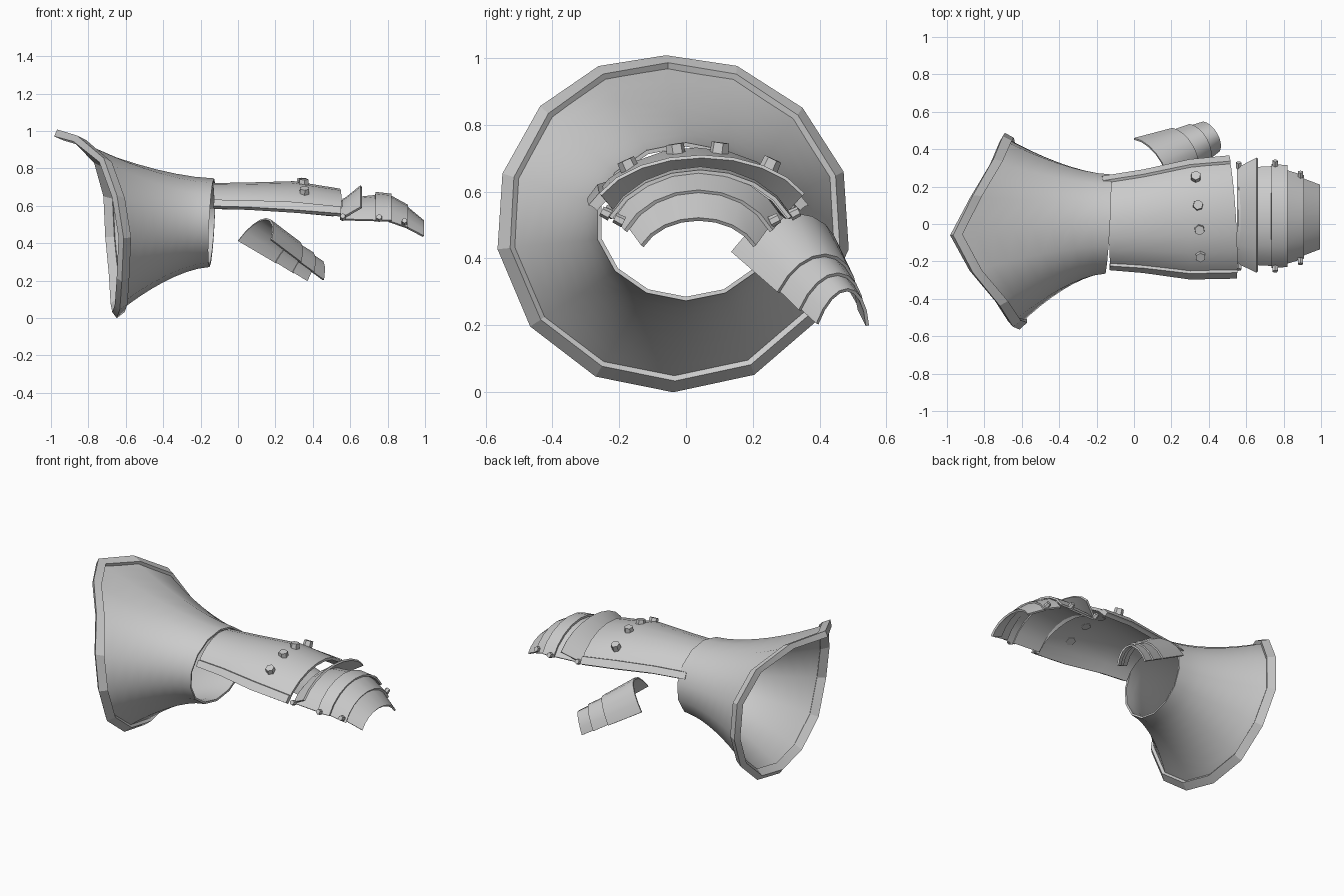
import bpy, bmesh, math
from mathutils import Vector as V

cube = bpy.data.objects.get("Cube")
if cube:
    bpy.data.objects.remove(cube, do_unlink=True)

steel = bpy.data.materials.new("steel_grey")
steel.use_nodes = True
GREY = (0.6, 0.6, 0.6, 1)
steel.diffuse_color = GREY
steel.node_tree.nodes["Principled BSDF"].inputs["Base Color"].default_value = GREY


def finish(name, bm, thickness=0, angle=32):
    """Turn a bmesh into a smooth-shaded steel object, optionally thickened."""
    mesh = bpy.data.meshes.new(name)
    bm.to_mesh(mesh)
    bm.free()
    ob = bpy.data.objects.new(name, mesh)
    bpy.context.collection.objects.link(ob)
    mesh.materials.append(steel)
    if thickness:
        mod = ob.modifiers.new("thickness", 'SOLIDIFY')
        mod.thickness = thickness
        mod.offset = -1
        mod.use_even_offset = True
    bpy.ops.object.select_all(action='DESELECT')
    ob.select_set(True)
    bpy.context.view_layer.objects.active = ob
    if thickness:
        bpy.ops.object.modifier_apply(modifier="thickness")
    bpy.ops.object.shade_smooth_by_angle(angle=math.radians(angle))
    return ob


def loft(rows, closed=False, loop=False):
    """Skin rows of points; closed joins each row, loop joins last row to first."""
    bm = bmesh.new()
    vs = [[bm.verts.new(p) for p in row] for row in rows]
    n = len(rows[0])
    for r in range(len(rows) - (0 if loop else 1)):
        a, b = vs[r], vs[(r + 1) % len(rows)]
        for i in range(n - (0 if closed else 1)):
            j = (i + 1) % n
            bm.faces.new((a[i], b[i], b[j], a[j]))
    bmesh.ops.recalc_face_normals(bm, faces=bm.faces)
    return bm


SPAN = math.radians(66)


def arch_point(arch, f):
    """Point on an arch (right end, left end, apex); f runs from -1 to 1."""
    p1, p2, top = map(V, arch)
    mid = (p1 + p2) / 2
    a = f * SPAN
    rise = (math.cos(a) - math.cos(SPAN)) / (1 - math.cos(SPAN))
    return mid + (p2 - p1) / 2 * math.sin(a) / math.sin(SPAN) + (top - mid) * rise


def plate(name, arches, thickness=0.012, segs=8):
    rows = [[arch_point(a, 2 * i / segs - 1) for i in range(segs + 1)] for a in arches]
    bm = loft(rows)
    # all plates open downwards, so the outside faces up
    if sum(f.normal.z for f in bm.faces) < 0:
        bmesh.ops.reverse_faces(bm, faces=bm.faces)
    return finish(name, bm, thickness)


def bolt(name, at, normal, radius, depth):
    bm = bmesh.new()
    bmesh.ops.create_cone(bm, cap_ends=True, segments=6, radius1=radius,
                          radius2=radius * 0.9, depth=depth)
    ob = finish(name, bm)
    ob.location = at
    ob.rotation_euler = V(normal).to_track_quat('Z', 'Y').to_euler()


# Flared cuff: wrist opening lofted out to a skewed, pointed rim
rim = [V(p) for p in (
    (-.975, -.06, .99), (-.87, -.255, .96), (-.73, -.425, .845), (-.66, -.535, .65),
    (-.625, -.55, .43), (-.635, -.455, .205), (-.645, -.265, .06), (-.66, -.04, .015),
    (-.67, .195, .065), (-.68, .375, .22), (-.70, .47, .43), (-.71, .455, .655),
    (-.76, .335, .84), (-.87, .145, .96))]
wrist = []
for i in range(14):
    a = math.tau * i / 14
    wrist.append(V((-.14 + .012 * math.cos(a) + .015 * math.sin(-a),
                    -.272 * math.sin(a), .51 + .237 * math.cos(a))))


def cuff_point(i, t):
    p = wrist[i].lerp(rim[i], t ** 1.6)
    p.x = wrist[i].x + (rim[i].x - wrist[i].x) * t
    return p


STEPS = 8
bm = loft([[cuff_point(i, .97 * s / STEPS) for i in range(14)]
           for s in range(STEPS + 1)], closed=True)
finish("cuff", bm, 0.012, 40)

# Raised square band round the cuff rim
band = [[], [], [], []]
for i in range(14):
    tip = cuff_point(i, 1)
    along = (tip - cuff_point(i, .9)).normalized()
    out = V((0, tip.y + .04, tip.z - .5)).normalized()
    normal = (out - along * out.dot(along)).normalized()
    for k, (u, v) in enumerate(((0, .02), (0, -.02), (-.055, -.02), (-.055, .02))):
        band[k].append(tip + along * u + normal * v)
finish("cuff_rim", loft(band, closed=True, loop=True), angle=20)

# Back-of-hand plate
hand = [((-.13, -.235, .595), (-.17, .245, .595), (-.14, 0, .722)),
        ((.05, -.25, .59), (.05, .28, .59), (.05, .015, .725)),
        ((.30, -.285, .575), (.30, .335, .575), (.30, .03, .732)),
        ((.55, -.28, .555), (.51, .355, .555), (.545, .04, .692))]
plate("hand_plate", hand, 0.018)

# Folded strips along both lower edges of the hand plate
for name, side in (("right_edge_strip", -1), ("left_edge_strip", 1)):
    rows = []
    for a in hand:
        low, high = arch_point(a, side), arch_point(a, side * .84)
        o = V((0, side * .012, .004))
        rows.append([low - o, low + o, high + o, high - o])
    bm = loft(rows, closed=True)
    bmesh.ops.holes_fill(bm, edges=bm.edges)
    bmesh.ops.recalc_face_normals(bm, faces=bm.faces)
    finish(name, bm)

# Knuckle bolts
for n, (x, y, z) in enumerate(((.355, -.17, .672), (.35, -.03, .718),
                               (.342, .10, .722), (.33, .25, .675))):
    bolt(f"knuckle_bolt_{n + 1}", (x, y, z), (.03, (y - .04) * 2.2, 1), .03, .05)


# Overlapping finger lames: (x, right y, left y, edge z, apex z) at each end
def section(x, y1, y2, low, top):
    return ((x, y1, low), (x, y2, low), (x, (y1 + y2) / 2, top))


lames = {
    "knuckle_flare": ((.55, -.21, .30, .535, .625), (.655, -.26, .355, .595, .71)),
    "finger_lame_1": ((.56, -.215, .30, .53, .64), (.75, -.225, .31, .525, .66)),
    "finger_lame_2": ((.735, -.235, .32, .525, .675), (.82, -.23, .315, .525, .665)),
    "finger_lame_3": ((.81, -.215, .29, .52, .66), (.91, -.185, .26, .485, .605)),
    "finger_lame_4": ((.89, -.175, .25, .495, .61), (.995, -.135, .21, .44, .522)),
}
for name, ends in lames.items():
    plate(name, [section(*e) for e in ends])

# Small rivets where the lames pivot
for n, (x, y1, y2, z) in enumerate(((.56, -.23, .315, .54), (.755, -.24, .325, .535),
                                    (.89, -.2, .265, .515))):
    for label, y, side in (("right", y1, -1), ("left", y2, 1)):
        bolt(f"{label}_rivet_{n + 1}", (x, y, z), (0, side, .5), .017, .03)

# Thumb guard: three stepped lames between a base arch and a tip arch
base = ((0, .46, .415), (.18, .135, .42), (.15, .33, .535))
tip = ((.37, .548, .2), (.46, .39, .205), (.445, .485, .31))


def thumb_arch(t, grow):
    pts = [V(a).lerp(V(b), t) for a, b in zip(base, tip)]
    mid = (pts[0] + pts[1]) / 2
    return [mid + (p - mid) * grow for p in pts]


for n, (t0, t1) in enumerate(((0, .56), (.53, .81), (.78, 1))):
    plate(f"thumb_lame_{n + 1}",
          [thumb_arch(t0, 1 if n == 0 else .95), thumb_arch(t1, 1.04 if n < 2 else 1)],
          0.01)
